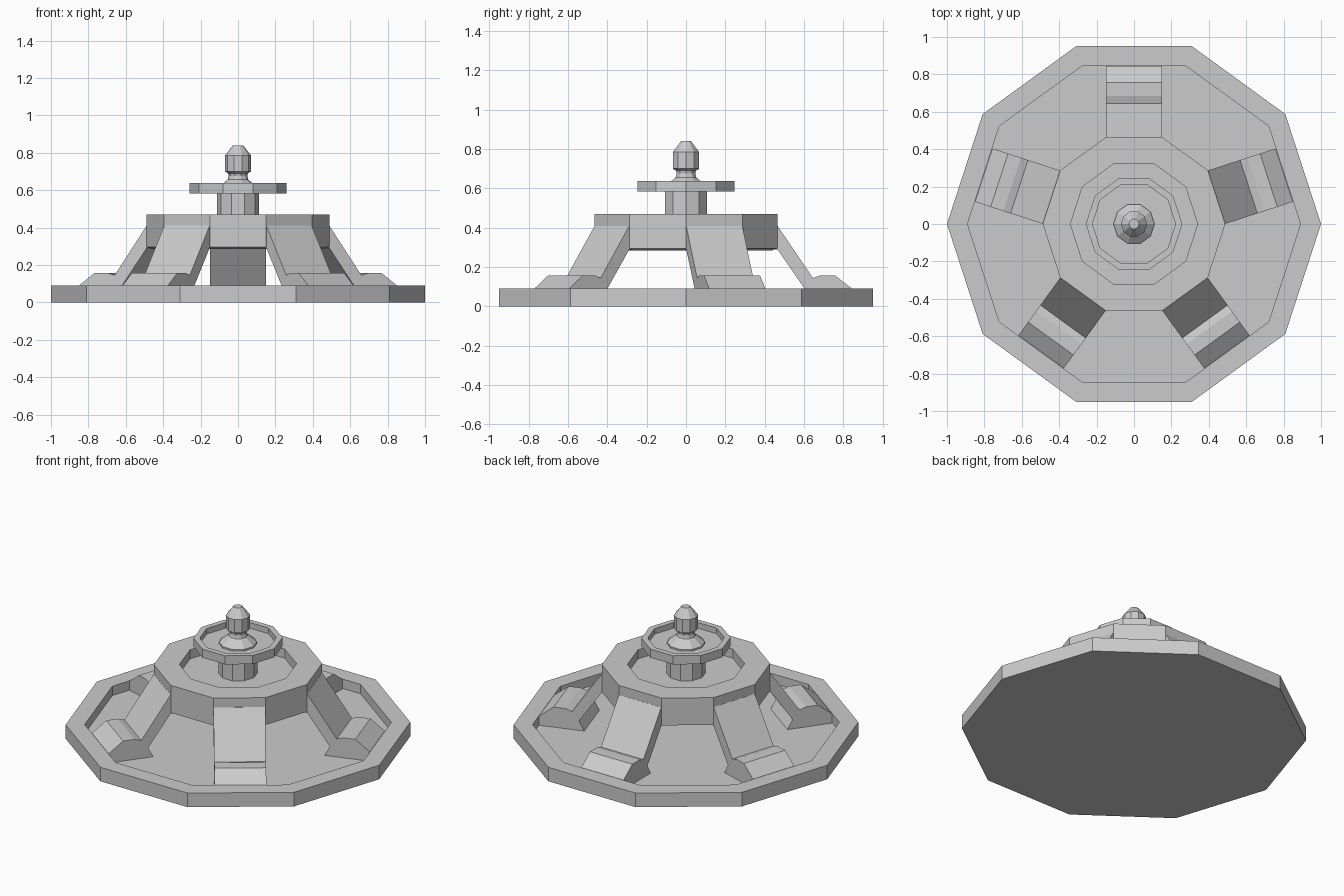
import bpy, bmesh
from math import sin, cos, radians, pi

if "Cube" in bpy.data.objects:
    bpy.data.objects.remove(bpy.data.objects["Cube"])

SIDES = 10


def finish(name, bm):
    bmesh.ops.recalc_face_normals(bm, faces=bm.faces)
    mesh = bpy.data.meshes.new(name)
    bm.to_mesh(mesh)
    bm.free()
    obj = bpy.data.objects.new(name, mesh)
    bpy.context.collection.objects.link(obj)
    return obj


def lathe(name, profile):
    """Ten-sided solid from (radius, z) points, capped at both ends."""
    bm = bmesh.new()
    rings = [[bm.verts.new((r * cos(2 * pi * i / SIDES), r * sin(2 * pi * i / SIDES), z))
              for i in range(SIDES)] for r, z in profile]
    for a, b in zip(rings, rings[1:]):
        for i in range(SIDES):
            j = (i + 1) % SIDES
            bm.faces.new((a[i], a[j], b[j], b[i]))
    bm.faces.new(rings[0])
    bm.faces.new(rings[-1])
    return finish(name, bm)


def leg(name, profile, half_width, angle):
    """Side profile in (radius, z), given a width and turned about z."""
    bm = bmesh.new()
    c, s = cos(angle), sin(angle)
    sides = [[bm.verts.new((r * c - t * s, r * s + t * c, z)) for r, z in profile]
             for t in (-half_width, half_width)]
    bm.faces.new(sides[0])
    bm.faces.new(sides[1])
    n = len(profile)
    for i in range(n):
        j = (i + 1) % n
        bm.faces.new((sides[0][i], sides[0][j], sides[1][j], sides[1][i]))
    return finish(name, bm)


# Base dish with raised rim
lathe("base_dish", [(1.0, 0), (1.0, 0.09), (0.89, 0.09), (0.89, 0.03)])

# Raised hub with recessed top
lathe("hub", [(0.46, 0.285), (0.488, 0.295), (0.488, 0.47), (0.34, 0.47), (0.34, 0.412)])

# Central column
lathe("column", [(0.112, 0.405), (0.112, 0.59)])

# Shallow tray on the column
lathe("upper_tray", [(0.258, 0.583), (0.258, 0.638), (0.222, 0.638), (0.222, 0.602)])

# Finial: flared foot, neck, body and pointed cap
lathe("finial", [(0.11, 0.598), (0.11, 0.612), (0.055, 0.656), (0.05, 0.675), (0.053, 0.69),
                 (0.07, 0.70), (0.07, 0.785), (0.027, 0.84)])

# Five sloping legs with feet
LEG = [(0.42, 0.41), (0.465, 0.41), (0.645, 0.145), (0.685, 0.158), (0.757, 0.158),
       (0.845, 0.09), (0.845, 0.028), (0.57, 0.028), (0.603, 0.09), (0.465, 0.29), (0.42, 0.29)]
for k in range(5):
    leg(f"leg_{k + 1}", LEG, 0.15, radians(90 + 72 * k))
